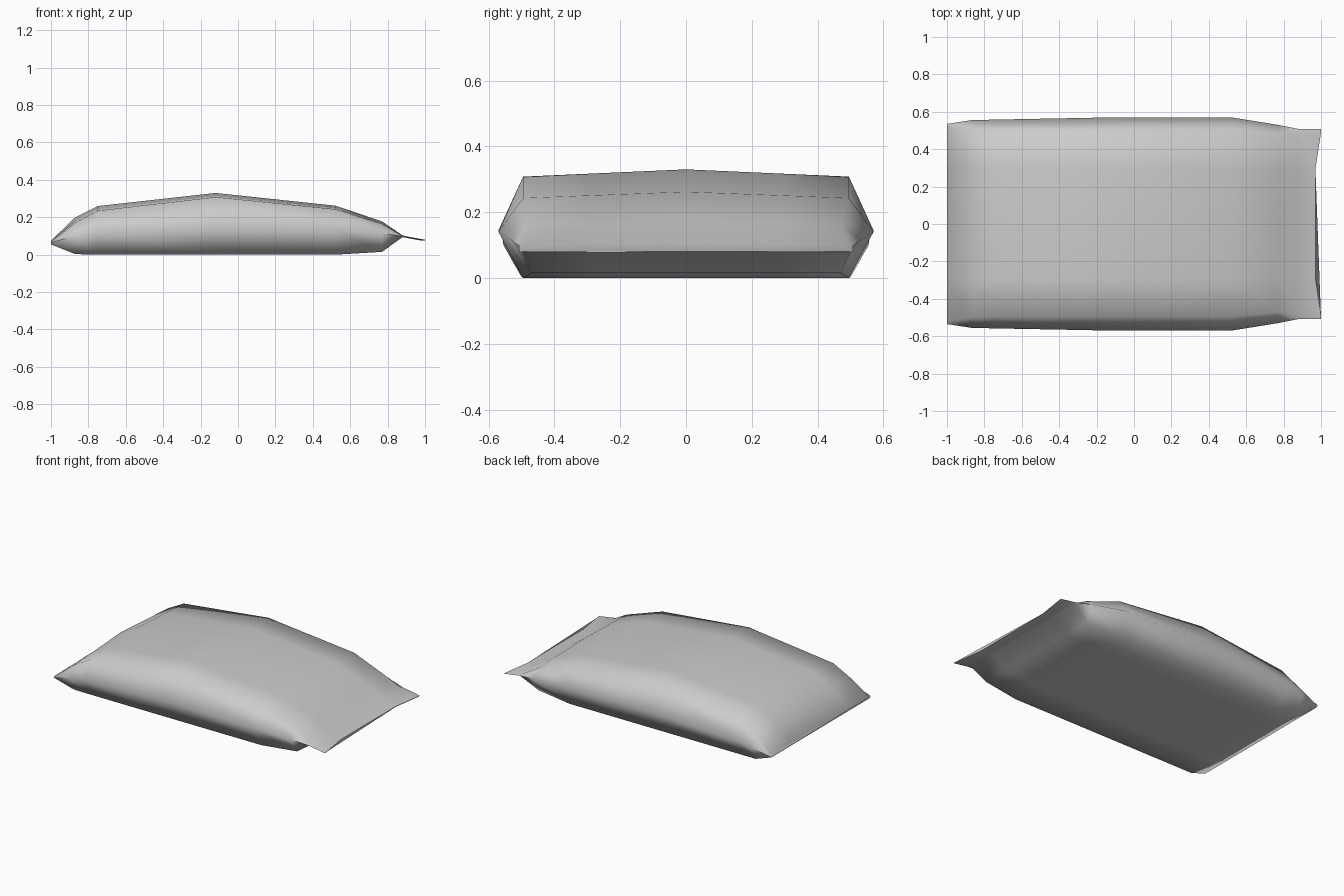
import bpy
import bmesh
import math

default = bpy.data.objects.get("Cube")
if default:
    bpy.data.objects.remove(default, do_unlink=True)

# Plain cloth colour
cloth = bpy.data.materials.new("grey_cloth")
cloth.use_nodes = True
colour = (0.6, 0.6, 0.6, 1)
cloth.diffuse_color = colour
cloth.node_tree.nodes["Principled BSDF"].inputs["Base Color"].default_value = colour

# Sections along the sack:
# x, side half width, side height, edge half width, bottom, top edge, top middle
SECTIONS = [
    (-1.00, 0.535, 0.065, 0.52, 0.055, 0.07, 0.075),
    (-0.87, 0.555, 0.10, 0.50, 0.003, 0.17, 0.20),
    (-0.75, 0.558, 0.12, 0.495, 0.0, 0.235, 0.26),
    (-0.12, 0.57, 0.145, 0.495, 0.0, 0.308, 0.33),
    (0.52, 0.57, 0.14, 0.495, 0.0, 0.243, 0.262),
    (0.77, 0.53, 0.115, 0.47, 0.015, 0.165, 0.178),
    (0.88, 0.508, 0.098, 0.49, 0.094, 0.101, 0.103),
    (1.00, 0.507, 0.079, 0.49, 0.077, 0.080, 0.081),
]
ACROSS = (-1, -0.6, 0, 0.6, 1)


def section_ring(bm, section):
    """One closed loop: flat bottom, bulging sides, slightly crowned top."""
    x, side, side_z, edge, bottom, top_edge, top = section
    points = [(t * edge, bottom) for t in ACROSS]
    points.append((side, side_z))
    points += [(-t * edge, top + (top_edge - top) * abs(t)) for t in ACROSS]
    points.append((-side, side_z))
    ring = []
    for y, z in points:
        # The loose end of the flap is drawn in between its corners
        pull = 0.03 if x == 1 and abs(y) < 0.4 else 0
        ring.append(bm.verts.new((x - pull, y, z)))
    return ring


# Filled sack with a pinched flap at one end
bm = bmesh.new()
rings = [section_ring(bm, s) for s in SECTIONS]
for a, b in zip(rings, rings[1:]):
    for i in range(len(a)):
        j = (i + 1) % len(a)
        bm.faces.new((a[i], b[i], b[j], a[j]))
bm.faces.new(rings[0])
bm.faces.new(rings[-1])
bmesh.ops.recalc_face_normals(bm, faces=bm.faces)

mesh = bpy.data.meshes.new("sack")
bm.to_mesh(mesh)
bm.free()
sack = bpy.data.objects.new("sack", mesh)
bpy.context.collection.objects.link(sack)
mesh.materials.append(cloth)

# Soft cloth shading, crisp only at the seam
bpy.ops.object.select_all(action="DESELECT")
sack.select_set(True)
bpy.context.view_layer.objects.active = sack
bpy.ops.object.shade_smooth_by_angle(angle=math.radians(75))
